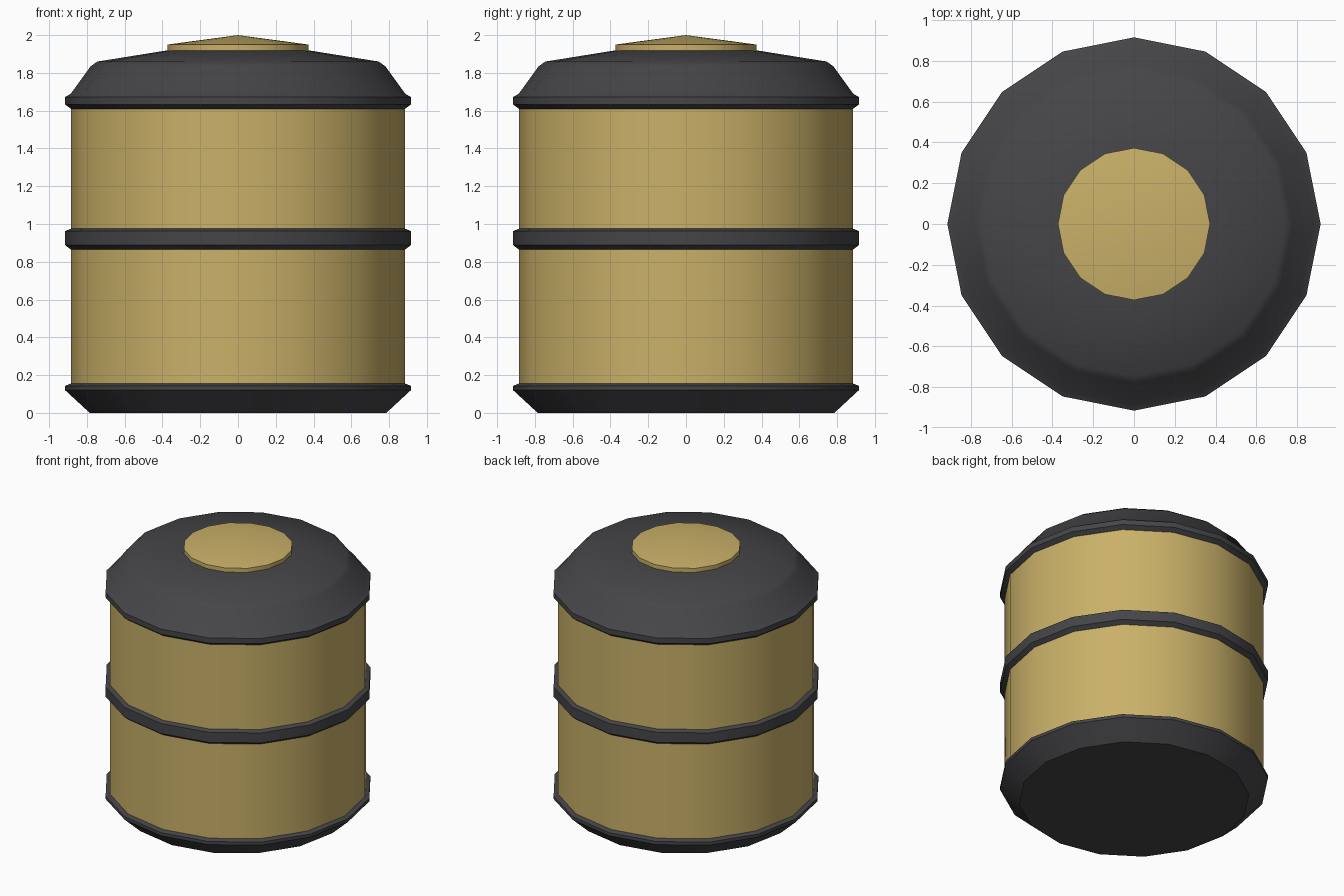
import bpy
import bmesh
from math import cos, sin, tau, radians

cube = bpy.data.objects.get("Cube")
if cube:
    bpy.data.objects.remove(cube, do_unlink=True)

SIDES = 16


def material(name, color):
    mat = bpy.data.materials.new(name)
    mat.use_nodes = True
    mat.diffuse_color = color
    mat.node_tree.nodes["Principled BSDF"].inputs["Base Color"].default_value = color
    return mat


def lathe(name, profile, mat, closed=False):
    """Turn (radius, height) points about z; a zero radius makes a pole."""
    bm = bmesh.new()
    rings = []
    for r, z in profile:
        if r == 0:
            rings.append([bm.verts.new((0, 0, z))] * SIDES)
        else:
            rings.append([bm.verts.new((r * cos(tau * i / SIDES), r * sin(tau * i / SIDES), z))
                          for i in range(SIDES)])
    pairs = list(zip(rings, rings[1:]))
    if closed:
        pairs.append((rings[-1], rings[0]))
    for low, high in pairs:
        for i in range(SIDES):
            j = (i + 1) % SIDES
            bm.faces.new(dict.fromkeys((low[i], low[j], high[j], high[i])))
    bmesh.ops.recalc_face_normals(bm, faces=bm.faces)
    mesh = bpy.data.meshes.new(name)
    bm.to_mesh(mesh)
    bm.free()
    mesh.materials.append(mat)
    obj = bpy.data.objects.new(name, mesh)
    bpy.context.collection.objects.link(obj)
    bpy.ops.object.select_all(action="DESELECT")
    obj.select_set(True)
    bpy.context.view_layer.objects.active = obj
    bpy.ops.object.shade_smooth_by_angle(angle=radians(30))
    return obj


gold = material("brass yellow", (0.59, 0.44, 0.14, 1))
dark = material("dark grey", (0.06, 0.06, 0.066, 1))

BODY, RIM = 0.885, 0.915

# Drum wall
lathe("tank_body", [(0, 0.14), (BODY, 0.14), (BODY, 1.63), (0, 1.63)], gold)

# Tapered foot with rim
lathe("base", [(0, 0), (0.785, 0), (RIM, 0.12), (RIM, 0.143), (BODY, 0.155), (0, 0.155)], dark)

# Hoop around the middle
lathe("middle_band", [(0.86, 0.865), (BODY, 0.865), (RIM, 0.888), (RIM, 0.963),
                      (BODY, 0.975), (0.86, 0.975)], dark, closed=True)

# Domed lid with rim
lathe("lid", [(0, 1.61), (BODY, 1.61), (RIM, 1.633), (RIM, 1.672), (BODY, 1.69),
              (0.78, 1.835), (0.745, 1.86), (0.37, 1.92), (0, 1.92)], dark)

# Shallow conical cap
lathe("top_cap", [(0, 1.91), (0.373, 1.91), (0.373, 1.95), (0, 2.0)], gold)
